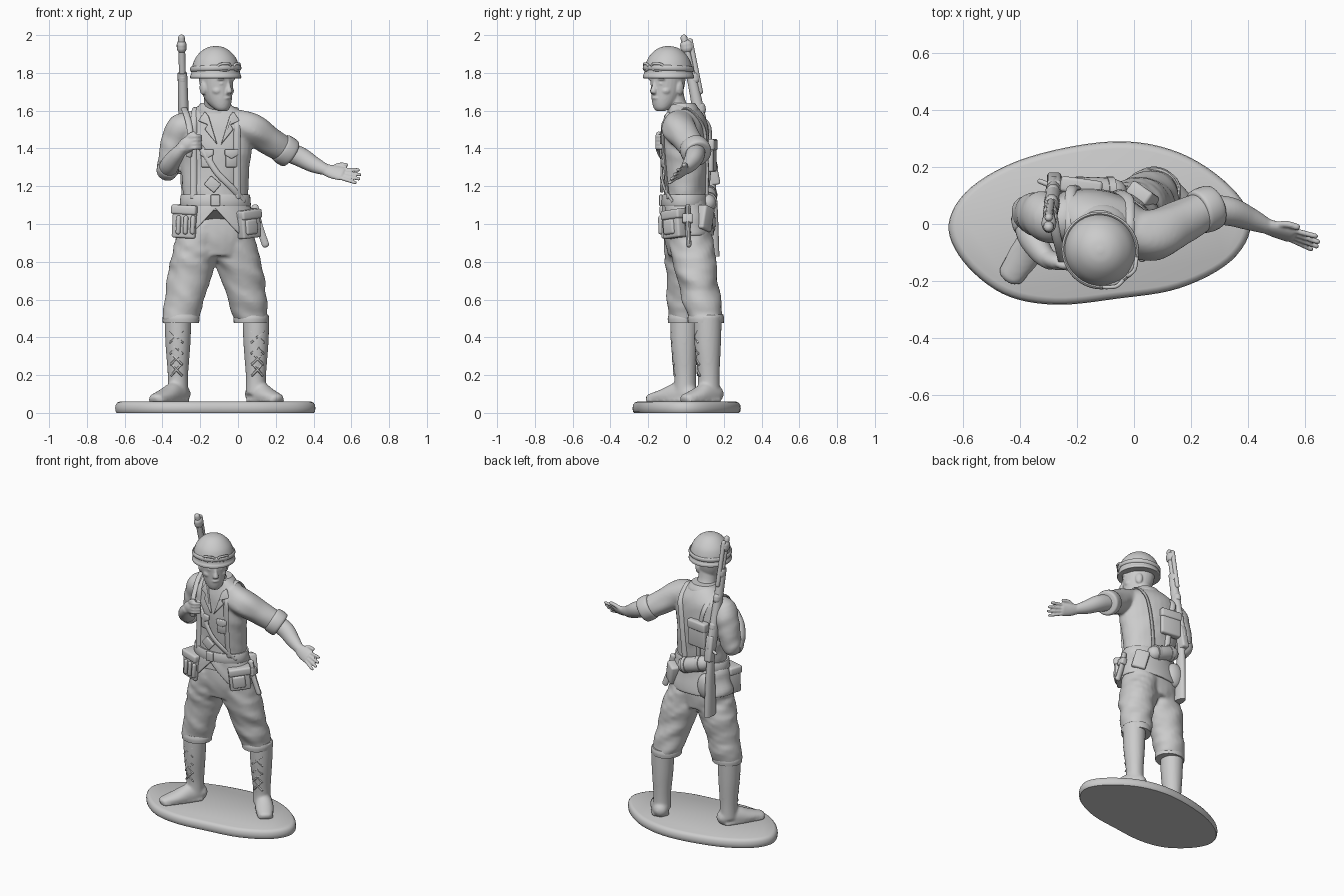
import bpy, bmesh, math
from mathutils import Vector as V, Matrix, noise

if "Cube" in bpy.data.objects:
    bpy.data.objects.remove(bpy.data.objects["Cube"])


def mesh_obj(name, bm):
    bmesh.ops.recalc_face_normals(bm, faces=bm.faces)
    me = bpy.data.meshes.new(name)
    bm.to_mesh(me)
    bm.free()
    ob = bpy.data.objects.new(name, me)
    bpy.context.collection.objects.link(ob)
    return ob


def spline(rows, sub, loop=False):
    out, m = [], len(rows)
    for i in range(m if loop else m - 1):
        p = [V(rows[(i + k) % m if loop else min(max(i + k, 0), m - 1)]) for k in (-1, 0, 1, 2)]
        for s in range(sub):
            t = s / sub
            out.append(0.5 * (2 * p[1] + (p[2] - p[0]) * t + (2 * p[0] - 5 * p[1] + 4 * p[2] - p[3]) * t * t
                              + (3 * p[1] - p[0] - 3 * p[2] + p[3]) * t ** 3))
    return out if loop else out + [V(rows[-1])]


def skin(name, rings):
    """Closed solid from rings of points."""
    bm = bmesh.new()
    vs = [[bm.verts.new(p) for p in r] for r in rings]
    n = len(vs[0])
    for r, s in zip(vs, vs[1:]):
        for k in range(n):
            bm.faces.new((r[k], r[(k + 1) % n], s[(k + 1) % n], s[k]))
    bm.faces.new(vs[0])
    bm.faces.new(vs[-1])
    return mesh_obj(name, bm)


def loft(name, rows, ref=None, about=None, yaw=0, n=28, sub=6, fold=0, dome=False):
    """Elliptical skin over rows of x, y, z, rx, ry; level rings unless ref/about gives a tube normal."""
    pts = spline(rows, sub)
    rings = []
    for i, p in enumerate(pts):
        c = V(p[:3])
        t = (V(pts[min(i + 1, len(pts) - 1)][:3]) - V(pts[max(i - 1, 0)][:3])).normalized()
        a, b = V((math.cos(yaw), math.sin(yaw), 0)), V((-math.sin(yaw), math.cos(yaw), 0))
        if ref or about:
            a = t.cross(V(ref) if ref else c - V(about)).normalized()
            b = a.cross(t)
        rings.append((c, a * p[3], b * p[4], t, min(p[3], p[4])))
    if dome:
        for end, sg in ((0, -1), (-1, 1)):
            c, a, b, t, h = rings[end]
            for ang in (0.5, 0.95, 1.35):
                r = (c + t * sg * h * math.sin(ang), a * math.cos(ang), b * math.cos(ang), t, h)
                rings.insert(0, r) if sg < 0 else rings.append(r)
    vs = []
    for c, a, b, t, h in rings:
        row = []
        for k in range(n):
            w = 2 * math.pi * k / n
            d = a * math.cos(w) + b * math.sin(w)
            q = c + d
            row.append(c + d * (1 + fold * noise.noise(V((q.x * 7, q.y * 7, q.z * 16 + q.x * 9)))))
        vs.append(row)
    return skin(name, vs)


def tube(name, pts, w, th=None, ref=(0, -1, 0.01), about=None, n=10, dome=True):
    return loft(name, [(*p, w, th or w) for p in pts], None if about else ref, about, n=n, dome=dome)


def box(name, loc, size, rot=(0, 0, 0), bevel=0.012):
    bm = bmesh.new()
    bmesh.ops.create_cube(bm, size=1, matrix=Matrix.Diagonal((*size, 1)))
    bmesh.ops.bevel(bm, geom=bm.edges[:], offset=bevel, segments=3, profile=0.5, affect='EDGES')
    ob = mesh_obj(name, bm)
    ob.location, ob.rotation_euler = loc, [math.radians(r) for r in rot]
    return ob


def ball(name, loc, size, yaw=0):
    bm = bmesh.new()
    m = Matrix.Translation(loc) @ Matrix.Rotation(yaw, 4, 'Z') @ Matrix.Diagonal((*size, 1))
    bmesh.ops.create_uvsphere(bm, u_segments=20, v_segments=12, radius=1, matrix=m)
    return mesh_obj(name, bm)


def fuse(name, obs, voxel=0.009, smooth=5):
    """Melts overlapping solids into one sculpted skin."""
    bpy.ops.object.select_all(action='DESELECT')
    for o in obs:
        o.select_set(True)
    bpy.context.view_layer.objects.active = obs[0]
    bpy.ops.object.join()
    ob = obs[0]
    ob.name = name
    m = ob.modifiers.new('skin', 'REMESH')
    m.mode, m.voxel_size, m.use_smooth_shade = 'VOXEL', voxel, True
    ob.modifiers.new('soften', 'SMOOTH').iterations = smooth


# base: skewed oval slab with a rounded rim
O = spline([(-.65, .0), (-.57, .13), (-.37, .235), (-.07, .29), (.16, .25), (.34, .13), (.41, .0), (.34, -.13), (.16, -.225), (-.06, -.262), (-.28, -.283), (-.46, -.245), (-.6, -.13)], 6, True)
skin('base', [[(-.12 + (p.x + .12) * s, p.y * (2 * s - 1), z) for p in O]
              for z, s in ((0, .985), (.008, .996), (.025, 1), (.042, .995), (.054, .98), (.06, .955))])

# trousers, rolled hems
R = [(-.18, .0, 1.0, .12, .11), (-.235, .0, .82, .125, .115), (-.27, -.005, .65, .108, .1), (-.302, -.01, .49, .096, .085)]
L = [(-.05, .01, 1.0, .12, .11), (-.005, .04, .82, .128, .12), (.04, .07, .65, .105, .108), (.07, .105, .49, .092, .095)]
fuse('trousers', [loft('leg_r', R, fold=.16), loft('leg_l', L, fold=.16),
                  loft('hips', [(-.12, .005, 1.1, .175, .11), (-.12, .01, .95, .215, .125), (-.12, .015, .83, .17, .11)], fold=.05)])
for nm, (x, y, z, a, b) in (('right', R[-1]), ('left', L[-1])):
    loft(nm + '_hem', [(x, y, z + .03, a * .97, b * .97), (x, y, z + .01, a * 1.02, b * 1.02), (x, y, z - .015, a, b)])

# boots with crossed laces
for nm, cx, cy, heel, toe in (('right', -.318, -.01, (-.3, .015), (-.435, -.185)), ('left', .095, .115, (.085, .15), (.208, .0))):
    h, t = V((*heel, .1)), V((*toe, .08))
    shaft = loft('shaft', [(cx, cy, .52, .072, .075), (cx, cy, .36, .066, .07), (cx, cy + .005, .2, .054, .058), (cx, cy + .005, .1, .055, .06)])
    foot = loft('foot', [(*h, .05, .05), (*h.lerp(t, .3), .055, .068), (*h.lerp(t, .65), .056, .042), (*t, .042, .022)], ref=(0, 0, 1), dome=True)
    sole = loft('sole', [(h.x, h.y, .065, .056, .018), (*h.lerp(t, .5).xy, .065, .056, .016), (t.x, t.y, .065, .048, .016)], ref=(0, 0, 1), dome=True)
    fuse(nm + '_boot', [shaft, foot, sole])
    s = -.15 if nm == 'right' else .15
    for i in range(4):
        z = .2 + i * .058
        for sg in (-1, 1):
            r = .055 + (z - .2) * .07
            P = [(cx + r * math.sin(s + sg * a), cy + .003 - (r + .002) * math.cos(s + a * sg), z + dz) for a, dz in ((-.5, 0), (0, .029), (.5, .058))]
            tube(nm + '_lace', P, .007, n=6)

# shirt: torso (left shoulder swung forward) and sleeves
T = [(-.12, -.005, 1.07, .185, .118), (-.12, -.005, 1.13, .172, .112), (-.12, .0, 1.22, .176, .115), (-.12, .0, 1.35, .188, .122),
     (-.12, .0, 1.47, .2, .12), (-.12, .0, 1.55, .185, .105), (-.12, -.01, 1.605, .12, .082), (-.12, -.025, 1.635, .075, .065)]


def twist(x, z):
    return -.15 * (x + .12) * min(max((z - 1.12) / .25, 0), 1)


torso = loft('torso', T, fold=.04)
for v in torso.data.vertices:
    v.co.y += twist(v.co.x, v.co.z)
fuse('shirt', [torso,
               loft('sleeve_l', [(-.01, -.035, 1.515, .085, .085), (.07, -.035, 1.5, .086, .088), (.16, .005, 1.445, .077, .075), (.25, .052, 1.39, .068, .066)], ref=(0, 1, 0), fold=.14),
               loft('sleeve_r', [(-.25, .015, 1.52, .08, .08), (-.31, .025, 1.49, .08, .085), (-.345, .035, 1.4, .07, .078), (-.37, .04, 1.29, .06, .065)], ref=(0, 1, 0), fold=.14, dome=True)])
tail = loft('shirt_tail', [(-.12, .0, 1.13, .18, .118), (-.12, .005, 1.04, .205, .13), (-.12, .01, .95, .222, .138), (-.12, .01, .94, .21, .125)], fold=.06)
for v in tail.data.vertices:  # split front opening
    if v.co.y < 0:
        v.co.z += max(0, 1 - abs(v.co.x + .12) / .13) * max(0, 1.13 - v.co.z) * .75
loft('belt', [(-.12, -.005, z, .188 + d, .126 + d) for z, d in ((1.095, -.006), (1.1, 0), (1.15, -.004), (1.155, -.01))], sub=2, n=48)
for nm, a, b, r, ref in (('left', V((.222, .04, 1.408)), V((.282, .062, 1.368)), .081, (0, 1, 0)), ('right', V((-.38, .035, 1.275)), V((-.365, -.015, 1.302)), .057, (1, 0, 0))):
    loft(nm + '_cuff', [(*a.lerp(b, f), r * k, r * k) for f, k in ((0, .82), (.08, .95), (.5, 1), (.92, .95), (1, .75))], ref=ref, sub=3)


def surf(x, z, side=-1, off=.01):
    """Point on the torso front (-1) or back (1)."""
    for p, q in zip(T, T[1:]):
        if z <= q[2]:
            break
    f = (z - p[2]) / (q[2] - p[2])
    cx, cy, _, a, b = [u + (v - u) * f for u, v in zip(p, q)]
    return V((x, cy + twist(x, z) + side * (b * math.sqrt(max(.05, 1 - ((x - cx) / a) ** 2)) + off), z))


def plate(name, pts, th=.02, side=-1):
    bm = bmesh.new()
    bm.faces.new([bm.verts.new(surf(x, z, side, .008)) for x, z in pts])
    ob = mesh_obj(name, bm)
    m = ob.modifiers.new('thick', 'SOLIDIFY')
    m.thickness, m.offset = th, 0
    m = ob.modifiers.new('round', 'BEVEL')
    m.width, m.segments = .005, 2


# webbing over both shoulders, chest strap, collar, pockets
for x, xb in ((-.235, -.17), (-.005, -.07)):
    P = [surf(x, z, off=.006) for z in (1.14, 1.3, 1.45, 1.54)] + [V((x * .9 - .012, -.005, 1.612))]
    P += [surf(x + (xb - x) * f, z, 1, .006) for f, z in ((.2, 1.54), (.5, 1.45), (.8, 1.3), (1, 1.14))]
    tube('shoulder_strap', P, .018, .008, about=(x, 0, 1.38))
tube('chest_strap', [surf(x, z) for x, z in ((-.25, 1.47), (-.18, 1.38), (-.11, 1.27), (-.03, 1.19), (.03, 1.12))], .016, .008)
box('strap_buckle', surf(-.135, 1.21, off=.014), (.07, .02, .06), (0, 40, 0), .006)
box('belt_buckle', (-.12, -.132, 1.125), (.05, .02, .06), bevel=.006)
for k in (-1, 1):
    m = lambda p: (-.1 + k * p[0], p[1])
    plate('lapel', [m(p) for p in ((.01, 1.42), (.075, 1.5), (.06, 1.525), (.11, 1.545), (.075, 1.595), (.055, 1.57))])
    plate('chest_pocket', [m(p) for p in ((.035, 1.3), (.095, 1.3), (.095, 1.37), (.035, 1.37))], .012)
    plate('pocket_flap', [m(p) for p in ((.03, 1.365), (.065, 1.345), (.1, 1.365), (.1, 1.395), (.03, 1.395))], .02)
loft('collar', [(-.12, -.015, 1.585, .105, .085), (-.12, -.015, 1.61, .1, .082), (-.12, -.02, 1.64, .078, .068)])

# head turned to the side
Y = math.radians(42)
F, S, C = V((math.sin(Y), -math.cos(Y), 0)), V((math.cos(Y), math.sin(Y), 0)), V((-.118, -.093, 0))


def at(f, s, z):
    return C + F * f + S * s + V((0, 0, z))


skull = loft('skull', [(*at(f, 0, z), a, b) for f, z, a, b in ((.055, 1.598, .026, .022), (.045, 1.615, .045, .045), (.025, 1.65, .063, .073), (.01, 1.7, .076, .09),
             (.003, 1.76, .082, .1), (0, 1.82, .083, .1), (0, 1.87, .06, .07))], yaw=Y)
parts = [skull, loft('neck', [(-.12, -.02, 1.58, .066, .064), (-.12, -.06, 1.65, .06, .058), (-.12, -.08, 1.74, .062, .062)]),
         loft('nose', [(*at(f, 0, z), w, d) for f, z, w, d in ((.1, 1.692, .017, .016), (.108, 1.702, .017, .017), (.1, 1.735, .01, .012), (.094, 1.76, .009, .01))], yaw=Y, dome=True)]
for z, w, f in ((1.667, .026, .091), (1.65, .022, .084)):
    parts.append(ball('lip', at(f, 0, z), (w, .014, .007), Y))
for k in (-1, 1):
    parts.append(ball('ear', at(-.012, k * .08, 1.72), (.013, .024, .036), Y))
    parts.append(ball('brow', at(.083, k * .036, 1.768), (.026, .02, .008), Y))
    parts.append(ball('eyelid', at(.078, k * .034, 1.743), (.016, .018, .009), Y))
    parts.append(ball('cheek', at(.055, k * .042, 1.705), (.028, .03, .024), Y))
fuse('head', parts, .0055, 3)

# helmet with strap and goggles
loft('helmet', [(*at(0, 0, z), r, r * 1.03) for z, r in ((1.772, .12), (1.772, .132), (1.785, .133), (1.8, .127), (1.84, .121), (1.88, .105), (1.915, .075), (1.935, .042), (1.942, .008))], yaw=Y, n=40)
band = [at(.131 * math.cos(a), .127 * math.sin(a), 1.823 + .006 * math.cos(a)) for a in [i * math.pi / 8 for i in range(17)]]
tube('goggle_band', band, .014, .007, about=tuple(at(0, 0, 1.82)))
for k in (-1, 1):
    P = [at(.126 - abs(u) * .01 + .004 * v - k * u * .014, k * .044 + u * .034, 1.832 + v * .017) for u, v in ((1, 0), (.7, .8), (0, 1), (-.7, .8), (-1, 0), (-.7, -.8), (0, -1), (.7, -.8), (1, 0))]
    tube('goggle_rim', P, .007, ref=tuple(F))
    ball('goggle_lens', at(.116, k * .044, 1.832), (.032, .012, .015), Y + k * .35)

# outstretched left forearm and open hand
d, s = V((.93, -.33, -.16)).normalized(), V((.1, .55, .8)).normalized()
nrm = tuple(d.cross(s))
parts = [loft('forearm', [(.24, .052, 1.392, .052, .052), (.33, .045, 1.355, .053, .05), (.4, .02, 1.315, .044, .04), (.465, -.008, 1.287, .031, .026)], ref=nrm, dome=True),
         loft('palm', [(.455, -.004, 1.29, .03, .024), (.5, -.02, 1.277, .04, .021), (.55, -.038, 1.266, .042, .016)], ref=nrm, dome=True)]
b = V((.55, -.037, 1.266))
for k, ln in ((-1.5, .082), (-.5, .1), (.5, .102), (1.5, .09)):
    parts.append(tube('finger', [b + s * k * .02, b + s * k * .024 + d * ln * .5, b + s * k * .028 + d * ln * .98], .0095, ref=nrm))
parts.append(tube('thumb', [V((.495, -.015, 1.28)) + s * .02, V((.53, -.03, 1.27)) + s * .052, V((.565, -.043, 1.265)) + s * .058], .012, ref=nrm))
fuse('left_forearm', parts, .005, 2)

# bent right forearm gripping the sling
parts = [loft('forearm', [(-.375, .03, 1.28, .05, .05), (-.36, -.04, 1.315, .05, .05), (-.325, -.1, 1.365, .042, .04), (-.295, -.13, 1.4, .032, .03)], ref=(1, 0, 0), dome=True),
         loft('fist', [(-.3, -.12, 1.395, .034, .03), (-.268, -.132, 1.42, .042, .03), (-.235, -.132, 1.435, .036, .026)], ref=(0, -1, 0), dome=True)]
for i in range(4):
    z = 1.4 + i * .02
    parts.append(tube('finger', [(-.255, -.147, z), (-.225, -.152, z + .004), (-.2, -.132, z + .004)], .0115, ref=(0, 0, 1)))
parts.append(tube('thumb', [(-.28, -.132, 1.44), (-.255, -.145, 1.468), (-.235, -.145, 1.478)], .013))
fuse('right_forearm', parts, .006, 2)

# slung rifle: stock, barrel, fittings, sling
Rf = lambda z: V((-.3 + (2 - z) * .028, -.014 + (2 - z) * .2, z))
loft('rifle_stock', [(*Rf(1.8), .025, .026), (*Rf(1.55), .028, .032), (*Rf(1.33), .028, .036), (-.278, .132, 1.2, .023, .027), (-.273, .13, 1.08, .024, .038), (-.268, .122, .83, .026, .055)], ref=(0, 1, 0), n=20)
tube('rifle_barrel', [Rf(1.3) + V((0, .025, 0)), Rf(1.6) + V((0, .012, 0)), Rf(1.985)], .018, n=16)
tube('rifle_rod', [Rf(1.7) + V((0, .03, 0)), Rf(1.97) + V((0, .03, 0))], .014, n=12)
for z in (1.93, 1.76, 1.6, 1.42):
    tube('rifle_band', [Rf(z) + V((0, .006, 0)), Rf(z + .02) + V((0, .006, 0))], .026, .034, n=16)
box('rifle_receiver', Rf(1.29) + V((0, .012, 0)), (.05, .055, .17), (11, 0, 0))
tube('rifle_bolt', [Rf(1.28), Rf(1.28) + V((-.05, .02, -.01))], .009, ref=(0, 0, 1))
tube('rifle_sling', [Rf(1.62), (-.275, -.03, 1.585), (-.26, -.09, 1.53), (-.25, -.135, 1.45), (-.26, -.12, 1.36)], .016, .007, about=(-.26, .08, 1.4))

# belt gear, front and sides
box('right_pouch', (-.275, -.072, 1.01), (.13, .09, .17), (0, 3, -18))
box('right_pouch_flap', (-.277, -.077, 1.075), (.14, .094, .05), (0, 3, -18))
for i in range(3):
    box('pouch_magazine', (-.315 + i * .038, -.108 - i * .012, .995), (.025, .03, .1), (0, 3, -18))
box('left_pouch', (.052, -.06, 1.0), (.13, .07, .15), (0, -6, 42))
box('left_pouch_flap', (.053, -.062, 1.05), (.14, .08, .05), (0, -6, 42))
box('left_pouch_pocket', (.062, -.08, .985), (.08, .05, .08), (0, -6, 42))
tube('knife_sheath', [(.09, .01, 1.09), (.112, .01, .99), (.146, .015, .89)], .014, .02, ref=(1, 0, 0))
box('knife_guard', (.104, .008, 1.03), (.035, .055, .05), (0, -12, 0), .008)

# back gear: roll, pack, bottle, small pouch
tube('back_roll', [(-.21, .115, 1.16), (-.14, .12, 1.135), (-.07, .113, 1.11)], .048, .045, ref=(0, 1, 0), n=24)
for x, z in ((-.19, 1.153), (-.085, 1.117)):
    tube('roll_strap', [(x - .012, .117, z + .003), (x + .012, .117, z - .003)], .053, .049, ref=(0, 1, 0), n=24, dome=False)
box('back_pack', (-.185, .128, 1.36), (.14, .05, .17), (0, 0, -8))
box('back_pack_flap', (-.185, .132, 1.42), (.148, .055, .06), (0, 0, -8))
ball('water_bottle', (-.235, .115, 1.01), (.062, .042, .085))
box('rear_pouch', (.03, .1, 1.03), (.09, .055, .13), (0, -15, -35))

# smooth shading everywhere
bpy.ops.object.select_all(action='SELECT')
bpy.context.view_layer.objects.active = bpy.data.objects['base']
bpy.ops.object.shade_smooth_by_angle(angle=math.radians(40))
